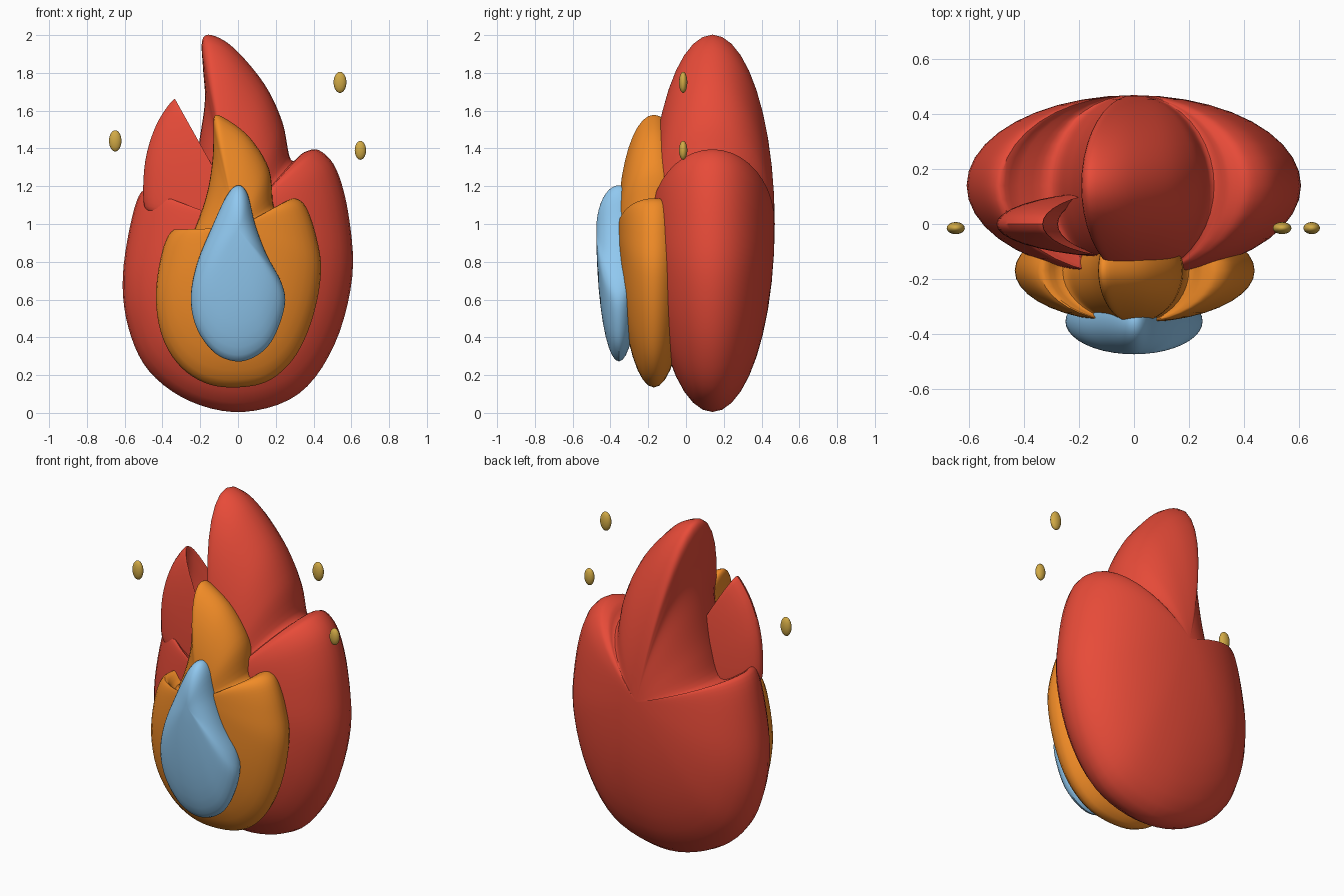
import bpy, bmesh, math
from mathutils import Vector

if "Cube" in bpy.data.objects:
    bpy.data.objects.remove(bpy.data.objects["Cube"])


def material(name, rgb):
    m = bpy.data.materials.new(name)
    m.diffuse_color = (*rgb, 1)
    m.use_nodes = True
    m.node_tree.nodes["Principled BSDF"].inputs["Base Color"].default_value = m.diffuse_color
    return m


RED = material("red", (0.80, 0.07, 0.04))
ORANGE = material("orange", (0.88, 0.26, 0.02))
BLUE = material("light_blue", (0.28, 0.58, 0.87))
GOLD = material("gold", (0.64, 0.40, 0.06))


def smooth_outline(pts, n=5):
    """Closed Catmull-Rom curve through (x, z) points."""
    out = []
    k = len(pts)
    for i in range(k):
        a, b, c, d = (Vector(pts[(i + j) % k]) for j in (-1, 0, 1, 2))
        for s in range(n):
            t = s / n
            out.append(0.5 * (2 * b + (c - a) * t + (2 * a - 5 * b + 4 * c - d) * t ** 2
                              + (3 * b - a - 3 * c + d) * t ** 3))
    return out


def puffed(name, pts, centre, y, depth, mat, rings=20):
    """Outline shrunk elliptically towards a front and a back pole."""
    outline = smooth_outline(pts)
    c = Vector(centre)
    bm = bmesh.new()
    loops = []
    for r in range(1, rings):
        a = math.pi * (r / rings - 0.5)
        yy = y + depth * math.sin(a)
        row = []
        for p in outline:
            q = c + (p - c) * math.cos(a)
            row.append(bm.verts.new((q.x, yy, q.y)))
        loops.append(row)
    front = bm.verts.new((c.x, y - depth, c.y))
    back = bm.verts.new((c.x, y + depth, c.y))
    n = len(outline)
    for i in range(n):
        j = (i + 1) % n
        for lo, hi in zip(loops, loops[1:]):
            bm.faces.new((lo[i], lo[j], hi[j], hi[i]))
        bm.faces.new((front, loops[0][j], loops[0][i]))
        bm.faces.new((back, loops[-1][i], loops[-1][j]))
    bmesh.ops.recalc_face_normals(bm, faces=bm.faces)
    me = bpy.data.meshes.new(name)
    bm.to_mesh(me)
    bm.free()
    ob = bpy.data.objects.new(name, me)
    bpy.context.collection.objects.link(ob)
    finish(ob, mat)


def finish(ob, mat):
    ob.data.materials.append(mat)
    bpy.ops.object.select_all(action='DESELECT')
    ob.select_set(True)
    bpy.context.view_layer.objects.active = ob
    bpy.ops.object.shade_smooth_by_angle(angle=math.radians(40))


# Outer flame with tall tip and two shoulders
puffed("outer_flame", [
    (.03, .005), (.32, .10), (.51, .36), (.605, .72), (.585, 1.05), (.52, 1.29), (.43, 1.39),
    (.35, 1.38), (.28, 1.34), (.235, 1.54), (.14, 1.74), (-.02, 1.93), (-.14, 2.0),
    (-.19, 1.97), (-.185, 1.82), (-.175, 1.66), (-.2, 1.47), (-.24, 1.25), (-.30, 1.08),
    (-.42, 1.13), (-.50, 1.18), (-.56, 1.04), (-.61, .72), (-.58, .45), (-.47, .22),
    (-.25, .06)], (0, 1.0), .14, .33, RED)

# Separate left tongue of the outer flame
puffed("side_tongue", [
    (-.34, 1.66), (-.43, 1.53), (-.49, 1.34), (-.50, 1.12), (-.46, 1.06), (-.36, 1.08),
    (-.28, 1.14), (-.30, 1.28), (-.335, 1.45), (-.335, 1.60)], (.02, 1.03), 0, .125, RED)

# Middle flame
puffed("middle_flame", [
    (.03, .137), (.18, .18), (.31, .31), (.40, .52), (.44, .76), (.41, .95), (.36, 1.09),
    (.305, 1.135), (.25, 1.12), (.19, 1.09), (.165, 1.29), (.06, 1.46), (-.07, 1.56),
    (-.125, 1.57), (-.13, 1.47), (-.135, 1.34), (-.16, 1.18), (-.21, 1.02), (-.26, .93),
    (-.34, .97), (-.40, .86), (-.435, .62), (-.40, .40), (-.30, .24), (-.15, .15)],
    (0, .98), -.17, .19, ORANGE)

# Inner droplet
puffed("inner_flame", [
    (0, 1.205), (.05, 1.16), (.09, 1.0), (.15, .84), (.23, .69), (.248, .57), (.19, .40),
    (.11, .31), (0, .272), (-.12, .315), (-.215, .44), (-.25, .6), (-.22, .78), (-.14, .98),
    (-.06, 1.15)], (0, .97), -.355, .12, BLUE)

# Floating sparks
for i, (x, z, rx, rz) in enumerate([(.54, 1.75, .034, .056), (.648, 1.39, .03, .05),
                                    (-.65, 1.44, .033, .056)]):
    bpy.ops.mesh.primitive_uv_sphere_add(segments=24, ring_count=16, radius=1)
    ob = bpy.context.object
    ob.name = f"spark_{i + 1}"
    ob.scale = (rx, .022, rz)
    ob.location = (x, -.015, z)
    finish(ob, GOLD)
